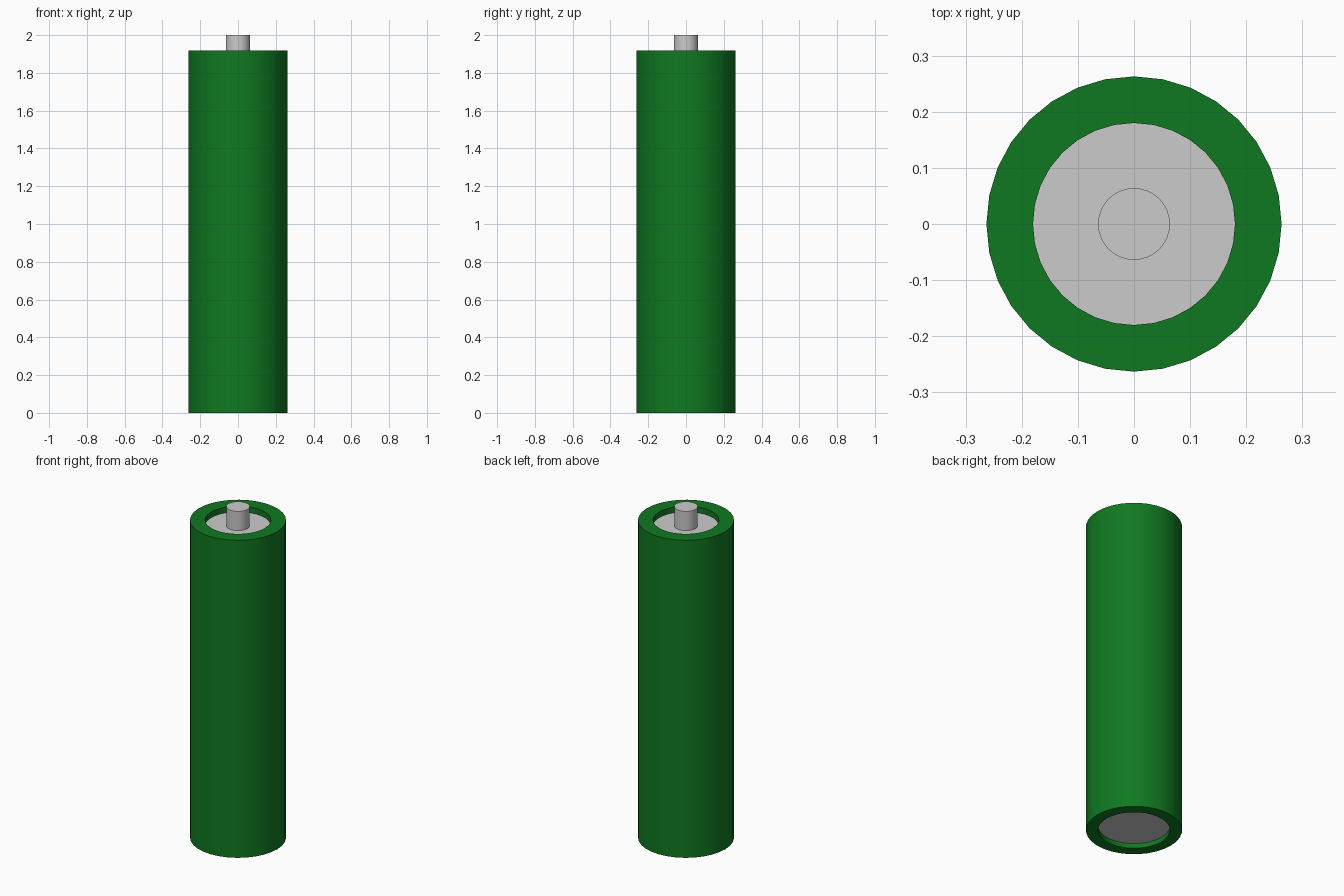
import bpy, bmesh, math

if "Cube" in bpy.data.objects:
    bpy.data.objects.remove(bpy.data.objects["Cube"])

SIDES = 32
BODY_R, BODY_TOP = 0.263, 1.918
TOP_R, TOP_PLATE_Z = 0.18, 1.884
BASE_R, BASE_PLATE_Z = 0.197, 0.029
PIN_R, PIN_TOP = 0.064, 2.0


def lathe(name, profile, cap_start=False, cap_end=False, material=None):
    """Turn a list of (radius, z) points around the z axis."""
    bm = bmesh.new()
    rings = []
    for r, z in profile:
        rings.append([bm.verts.new((r * math.cos(a), r * math.sin(a), z))
                      for a in (2 * math.pi * i / SIDES for i in range(SIDES))])
    for low, high in zip(rings, rings[1:]):
        for i in range(SIDES):
            j = (i + 1) % SIDES
            bm.faces.new((low[i], low[j], high[j], high[i]))
    if cap_start:
        bm.faces.new(rings[0][::-1])
    if cap_end:
        bm.faces.new(rings[-1])
    mesh = bpy.data.meshes.new(name)
    bm.to_mesh(mesh)
    bm.free()
    obj = bpy.data.objects.new(name, mesh)
    bpy.context.collection.objects.link(obj)
    if material:
        mesh.materials.append(material)
    bpy.ops.object.select_all(action='DESELECT')
    obj.select_set(True)
    bpy.context.view_layer.objects.active = obj
    bpy.ops.object.shade_smooth_by_angle(angle=math.radians(30))
    return obj


green = bpy.data.materials.new("green_casing")
green.diffuse_color = (0.005, 0.19, 0.015, 1)
green.use_nodes = True
green.node_tree.nodes["Principled BSDF"].inputs["Base Color"].default_value = green.diffuse_color

# Casing: outer wall with a recessed lip at each end
lathe("casing", [(BASE_R, BASE_PLATE_Z), (BASE_R, 0), (BODY_R, 0),
                 (BODY_R, BODY_TOP), (TOP_R, BODY_TOP), (TOP_R, TOP_PLATE_Z)],
      material=green)

# Flat metal plate at the bottom of the lower recess
lathe("base_plate", [(BASE_R, BASE_PLATE_Z)], cap_start=True)

# Upper metal plate with the raised contact pin in one piece
lathe("top_plate_and_pin", [(TOP_R, TOP_PLATE_Z), (PIN_R, TOP_PLATE_Z),
                            (PIN_R, PIN_TOP)], cap_end=True)
